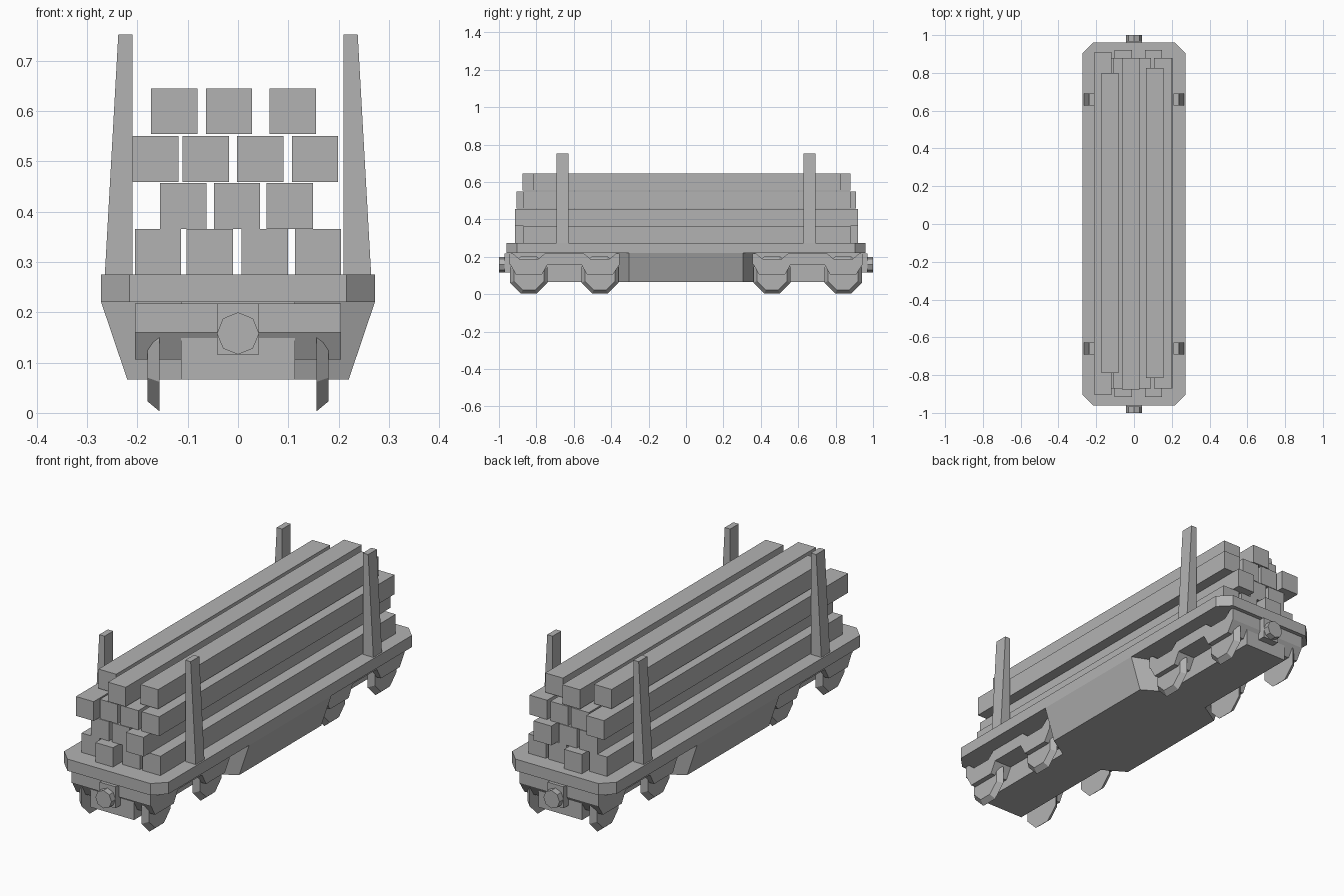
import bpy
from math import cos, sin, pi

cube = bpy.data.objects.get("Cube")
if cube:
    bpy.data.objects.remove(cube, do_unlink=True)

grey = bpy.data.materials.new("plain grey")
grey.use_nodes = True
grey.diffuse_color = (0.45, 0.45, 0.45, 1)
bsdf = next(n for n in grey.node_tree.nodes if n.type == 'BSDF_PRINCIPLED')
bsdf.inputs["Base Color"].default_value = grey.diffuse_color


def loft(name, first, second):
    """Closed solid between two matching loops of 3D points."""
    n = len(first)
    faces = [tuple(range(n))[::-1], tuple(range(n, 2 * n))]
    faces += [(i, (i + 1) % n, n + (i + 1) % n, n + i) for i in range(n)]
    mesh = bpy.data.meshes.new(name)
    mesh.from_pydata(list(first) + list(second), [], faces)
    mesh.materials.append(grey)
    obj = bpy.data.objects.new(name, mesh)
    bpy.context.collection.objects.link(obj)
    # make all normals point outward
    import bmesh
    bm = bmesh.new()
    bm.from_mesh(mesh)
    bmesh.ops.recalc_face_normals(bm, faces=bm.faces)
    bm.to_mesh(mesh)
    bm.free()
    return obj


def plan(half_x, half_y, cut_x, cut_y, z):
    """Horizontal rectangle loop with its corners cut off."""
    x, y = half_x - cut_x, half_y - cut_y
    return [(half_x, -y, z), (half_x, y, z), (x, half_y, z), (-x, half_y, z),
            (-half_x, y, z), (-half_x, -y, z), (-x, -half_y, z), (x, -half_y, z)]


def box(name, x0, x1, y0, y1, z0, z1):
    def ring(z):
        return [(x0, y0, z), (x1, y0, z), (x1, y1, z), (x0, y1, z)]
    return loft(name, ring(z0), ring(z1))


# Flat deck, belly with tapered sides and long centre sill
loft("deck", plan(0.272, 0.96, 0.056, 0.056, 0.22), plan(0.272, 0.96, 0.056, 0.056, 0.275))
loft("belly", plan(0.22, 0.37, 0.107, 0.065, 0.066), plan(0.272, 0.37, 0.159, 0.065, 0.22))
box("centre_sill", -0.113, 0.113, -0.934, 0.934, 0.066, 0.22)

# Four tapered side stakes
for side in (-1, 1):
    for y in (-0.66, 0.66):
        def stake_ring(outer, z):
            return [(side * 0.21, y - 0.032, z), (side * outer, y - 0.032, z),
                    (side * outer, y + 0.032, z), (side * 0.21, y + 0.032, z)]
        loft("side_stake", stake_ring(0.265, 0.27), stake_ring(0.238, 0.752))

# Bogies, wheels and couplers at both ends
WHEELS = (-0.19, 0.19)
for end in (-1, 1):
    centre = end * 0.65
    lower = [(-0.295, 0.16)]
    upper = [(-0.295, 0.217)]
    for w in WHEELS:
        lower += [(w - 0.1, 0.16), (w - 0.07, 0.106), (w + 0.07, 0.106), (w + 0.1, 0.16)]
        upper += [(w - 0.085, 0.217), (w - 0.05, 0.188), (w + 0.05, 0.188), (w + 0.085, 0.217)]
    lower = lower[1:-1]
    lower = [(-0.295, 0.16)] + lower + [(0.295, 0.16)]
    upper.append((0.295, 0.217))
    profile = lower + upper[::-1]
    loft("bogie_frame", [(-0.205, centre + y, z) for y, z in profile],
         [(0.205, centre + y, z) for y, z in profile])

    for w in WHEELS:
        for side in (-1, 1):
            def wheel_ring(x, apothem):
                r = apothem / cos(pi / 8)
                return [(side * x, centre + w + r * cos(pi * (2 * k + 1) / 8),
                         0.103 + r * sin(pi * (2 * k + 1) / 8)) for k in range(8)]
            loft("wheel", wheel_ring(0.156, 0.1), wheel_ring(0.18, 0.08))

    ys = sorted((end * 0.92, end * 0.97))
    box("coupler_block", -0.042, 0.042, *ys, 0.116, 0.217)

    def knob_ring(y):
        return [(0.042 * cos(pi * k / 4), end * y, 0.158 + 0.042 * sin(pi * k / 4))
                for k in range(8)]
    loft("coupler_knob", knob_ring(0.965), knob_ring(1.0))

# Stacked timber: (bottom height, [(left edge, front end, back end)])
ROWS = [
    (0.275, [(-0.205, 0.87, 0.88), (-0.102, 0.915, 0.92), (0.007, 0.87, 0.88), (0.113, 0.87, 0.88)]),
    (0.366, [(-0.155, 0.87, 0.88), (-0.048, 0.87, 0.88), (0.057, 0.915, 0.92)]),
    (0.459, [(-0.21, 0.905, 0.91), (-0.11, 0.87, 0.88), (-0.002, 0.87, 0.88), (0.107, 0.87, 0.88)]),
    (0.554, [(-0.173, 0.79, 0.8), (-0.064, 0.875, 0.88), (0.063, 0.815, 0.825)]),
]
for z, beams in ROWS:
    for x, front, back in beams:
        box("timber_beam", x, x + 0.092, -front, back, z, z + 0.091)
